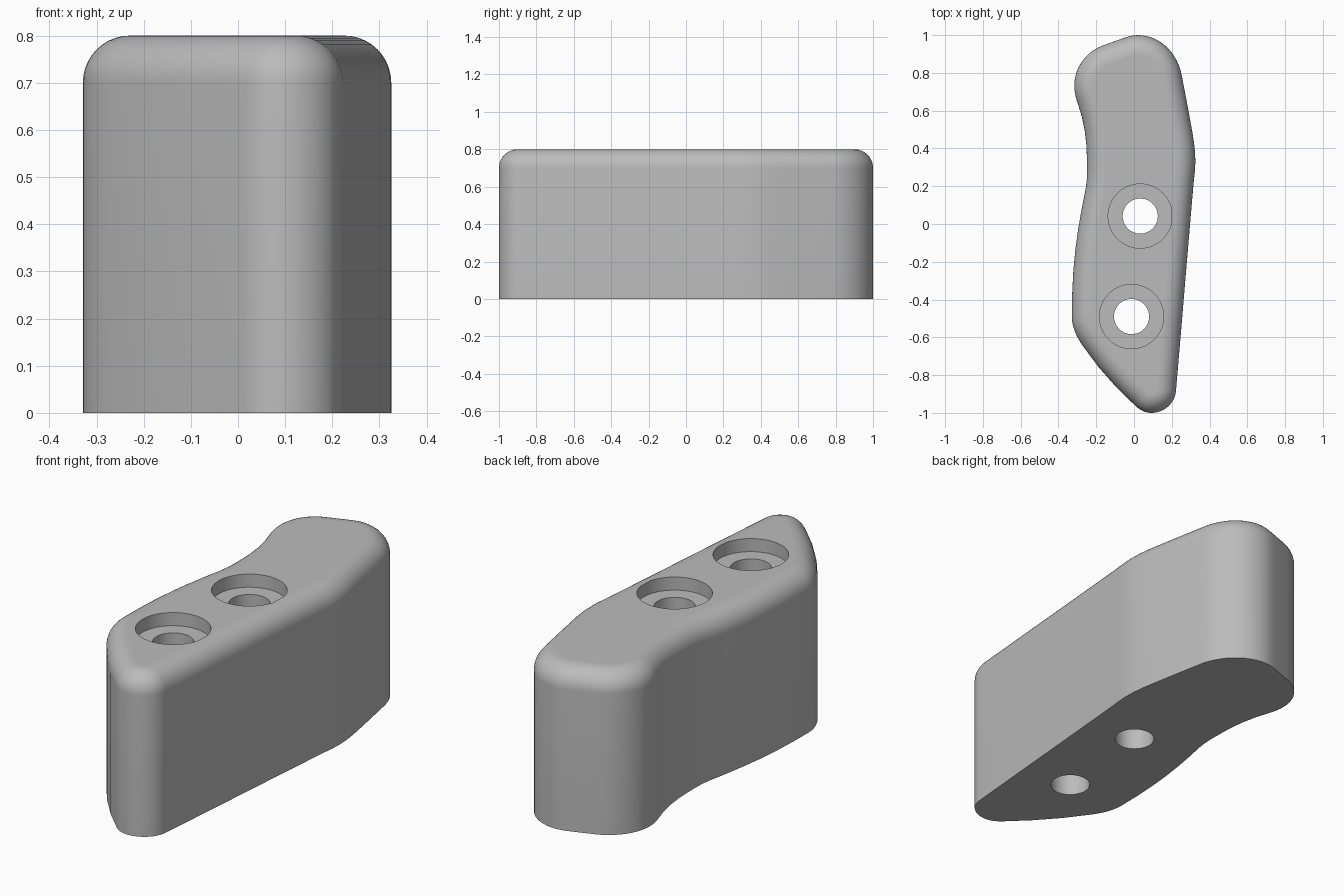
import bpy, bmesh
from math import sin, cos, pi, radians
from mathutils import Vector

if "Cube" in bpy.data.objects:
    bpy.data.objects.remove(bpy.data.objects["Cube"])

HEIGHT, FILLET, STEPS = 0.8, 0.1, 10

# Outline stations, counter-clockwise: x, y, heading in degrees
STATIONS = [
    (0.09, -1.0, 0), (0.222, -0.885, 85), (0.314, 0.2, 85), (0.325, 0.33, 90),
    (0.31, 0.48, 100), (0.252, 0.79, 101), (0.02, 1.0, 180), (-0.05, 0.986, 199),
    (-0.165, 0.945, 200), (-0.316, 0.74, 268), (-0.3, 0.645, 290),
    (-0.249, 0.34, 270), (-0.257, 0.18, 258), (-0.31, -0.13, 263),
    (-0.329, -0.49, 270), (-0.275, -0.64, 304), (0.01, -0.965, 318),
]

# Counterbored bolt holes
BOLTS = [(0.033, 0.042), (-0.013, -0.49)]
BORE_RADIUS, HOLE_RADIUS, BORE_DEPTH, HOLE_SIDES = 0.17, 0.093, 0.065, 64


def heading(deg):
    return Vector((cos(radians(deg)), sin(radians(deg))))


def outline():
    """Smooth closed curve as (point, inward normal) pairs."""
    result = []
    for a, b in zip(STATIONS, STATIONS[1:] + STATIONS[:1]):
        p, q = Vector(a[:2]), Vector(b[:2])
        turn = (b[2] - a[2] + 180) % 360 - 180
        reach = (q - p).length / (3 * cos(radians(turn / 4)) ** 2)
        p1, q1 = p + heading(a[2]) * reach, q - heading(b[2]) * reach
        count = max(3, int(abs(turn) / 5))
        for i in range(count):
            t = i / count
            s = 1 - t
            pos = p * s**3 + p1 * 3 * s * s * t + q1 * 3 * s * t * t + q * t**3
            along = ((p1 - p) * s * s + (q1 - p1) * 2 * s * t + (q - q1) * t * t).normalized()
            result.append((pos, Vector((-along.y, along.x))))
    return result


def add_ring(bm, points, z):
    return [bm.verts.new((p.x, p.y, z)) for p in points]


def add_circle(bm, centre, radius, z):
    step = 360 / HOLE_SIDES
    return add_ring(bm, [Vector(centre) + heading(i * step) * radius
                         for i in range(HOLE_SIDES)], z)


def bridge(bm, low, high, smooth):
    for i in range(len(low)):
        j = (i + 1) % len(low)
        bm.faces.new((low[i], low[j], high[j], high[i])).smooth = smooth


def fill_cap(bm, loops, normal):
    """Flat cap inside the first loop, with the other loops left open."""
    edges = [bm.edges.get((a, b)) for loop in loops for a, b in zip(loop, loop[1:] + loop[:1])]
    made = bmesh.ops.triangle_fill(bm, edges=edges, use_beauty=True, normal=normal)
    for item in made["geom"]:
        if isinstance(item, bmesh.types.BMFace):
            item.smooth = False


bm = bmesh.new()

# Straight wall, then a quarter-round up to the top
levels = [(0, 0)]
for i in range(STEPS + 1):
    a = pi / 2 * i / STEPS
    levels.append((FILLET * (1 - cos(a)), HEIGHT - FILLET + FILLET * sin(a)))
curve = outline()
rings = [add_ring(bm, [p + n * inset for p, n in curve], z) for inset, z in levels]
for low, high in zip(rings, rings[1:]):
    bridge(bm, low, high, True)

# Bolt holes: bore wall, flat seat, through-hole wall
top_loops, bottom_loops = [rings[-1]], [rings[0]]
for centre in BOLTS:
    rim = add_circle(bm, centre, BORE_RADIUS, HEIGHT)
    seat_outer = add_circle(bm, centre, BORE_RADIUS, HEIGHT - BORE_DEPTH)
    seat_inner = add_circle(bm, centre, HOLE_RADIUS, HEIGHT - BORE_DEPTH)
    exit_rim = add_circle(bm, centre, HOLE_RADIUS, 0)
    bridge(bm, rim, seat_outer, True)
    bridge(bm, seat_outer, seat_inner, False)
    bridge(bm, seat_inner, exit_rim, True)
    top_loops.append(rim)
    bottom_loops.append(exit_rim)

# Flat top and underside
fill_cap(bm, top_loops, (0, 0, 1))
fill_cap(bm, bottom_loops, (0, 0, -1))
bmesh.ops.recalc_face_normals(bm, faces=bm.faces[:])

mesh = bpy.data.meshes.new("body")
bm.to_mesh(mesh)
bm.free()

grey = bpy.data.materials.new("plain_grey")
grey.use_nodes = True
colour = (0.5, 0.5, 0.5, 1)
grey.diffuse_color = colour
grey.node_tree.nodes["Principled BSDF"].inputs["Base Color"].default_value = colour
mesh.materials.append(grey)

body = bpy.data.objects.new("body", mesh)
bpy.context.scene.collection.objects.link(body)
